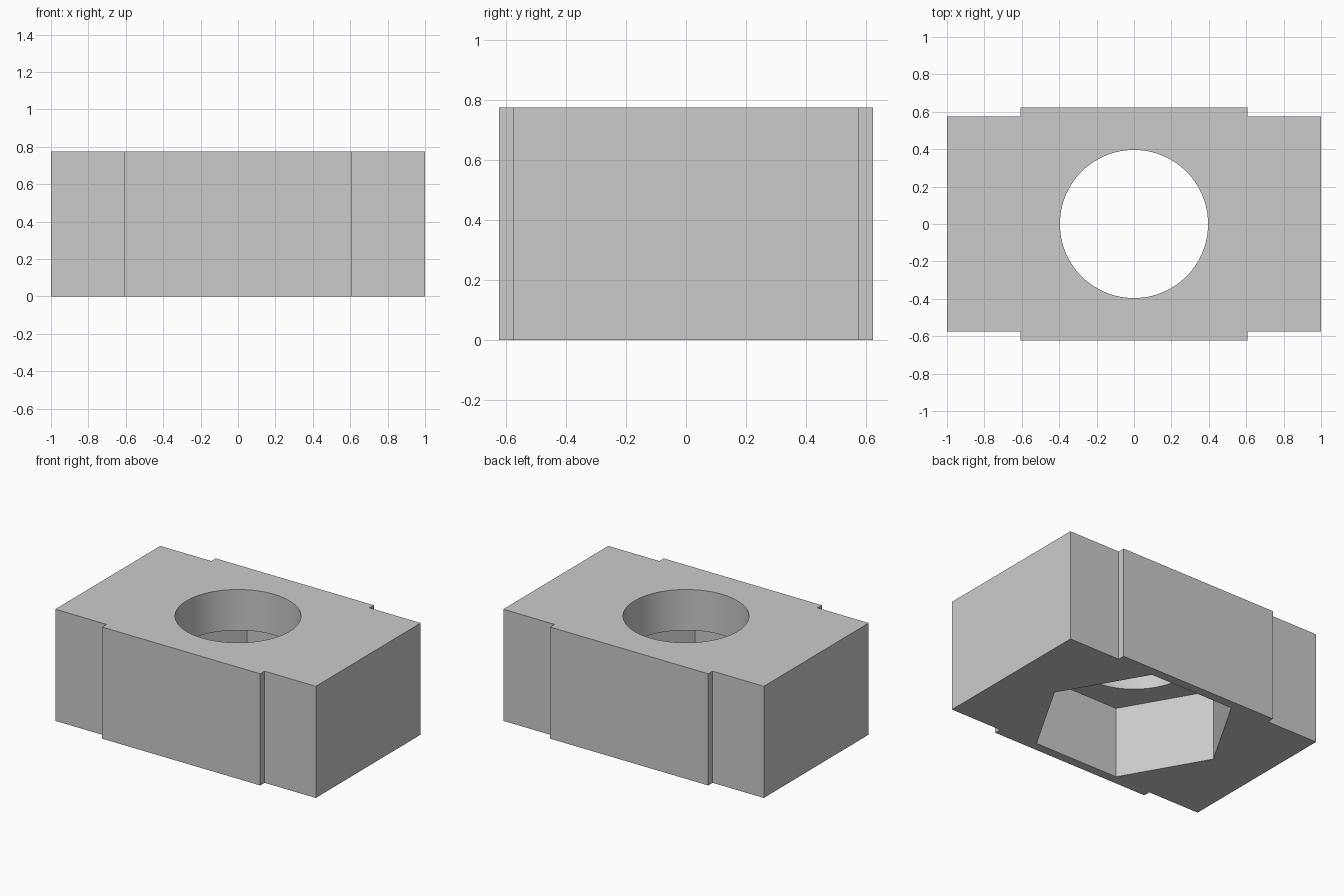
import bpy
import bmesh
import math

cube = bpy.data.objects.get("Cube")
if cube:
    bpy.data.objects.remove(cube, do_unlink=True)

HEIGHT = 0.775
HOLE_RADIUS = 0.396
HEX_RADIUS = 0.646
HEX_DEPTH = 0.492

# Plain grey metal
grey = bpy.data.materials.new("grey metal")
grey.use_nodes = True
colour = (0.6, 0.6, 0.6, 1)
grey.diffuse_color = colour
grey.node_tree.nodes["Principled BSDF"].inputs["Base Color"].default_value = colour


def prism(name, outline, bottom, top):
    """Extrude a flat outline from bottom to top."""
    bm = bmesh.new()
    face = bm.faces.new([bm.verts.new((x, y, bottom)) for x, y in outline])
    new = bmesh.ops.extrude_face_region(bm, geom=[face])["geom"]
    verts = [v for v in new if isinstance(v, bmesh.types.BMVert)]
    bmesh.ops.translate(bm, verts=verts, vec=(0, 0, top - bottom))
    bmesh.ops.recalc_face_normals(bm, faces=bm.faces)
    mesh = bpy.data.meshes.new(name)
    bm.to_mesh(mesh)
    bm.free()
    mesh.materials.append(grey)
    obj = bpy.data.objects.new(name, mesh)
    bpy.context.collection.objects.link(obj)
    return obj


def ring(radius, sides):
    angles = [2 * math.pi * i / sides for i in range(sides)]
    return [(radius * math.cos(a), radius * math.sin(a)) for a in angles]


def cut(target, cutter):
    """Subtract the cutter, then discard it."""
    cutter.hide_render = True
    mod = target.modifiers.new("cut", 'BOOLEAN')
    mod.operation = 'DIFFERENCE'
    mod.solver = 'EXACT'
    mod.object = cutter
    bpy.context.view_layer.objects.active = target
    bpy.ops.object.modifier_apply(modifier=mod.name)
    bpy.data.objects.remove(cutter, do_unlink=True)


# Block with a slightly wider middle, from one mirrored quarter outline
quarter = [(1, 0.575), (0.607, 0.575), (0.607, 0.623)]
back = quarter + [(-x, y) for x, y in reversed(quarter)]
block = prism("block", back + [(-x, -y) for x, y in back], 0, HEIGHT)

# Hexagonal nut pocket underneath, and the round hole above it
cut(block, prism("nut_pocket_cutter", ring(HEX_RADIUS, 6), -0.2, HEX_DEPTH))
cut(block, prism("hole_cutter", ring(HOLE_RADIUS, 96), HEX_DEPTH - 0.2, HEIGHT + 0.2))

# Smooth only the round bore
bpy.ops.object.select_all(action='DESELECT')
block.select_set(True)
bpy.context.view_layer.objects.active = block
bpy.ops.object.shade_smooth_by_angle(angle=math.radians(30))
